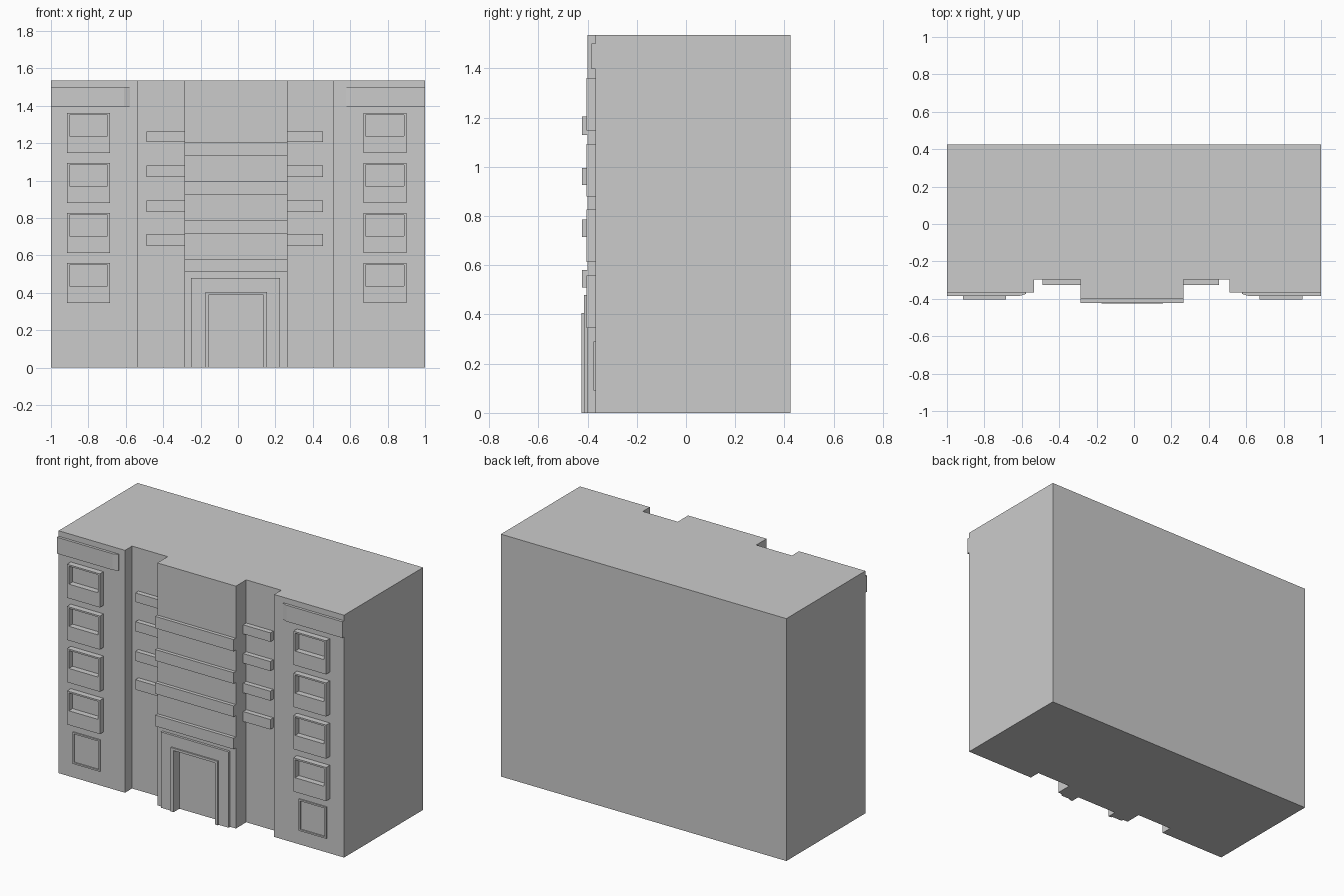
import bpy, bmesh

if "Cube" in bpy.data.objects:
    bpy.data.objects.remove(bpy.data.objects["Cube"])

H = 1.535          # building height
WALL = -0.367      # front plane of the side wings
RECESS = -0.296    # front plane of the recessed strips
CENTRE = -0.40     # front plane of the central bay

stone = bpy.data.materials.new("plain grey")
stone.diffuse_color = (0.6, 0.6, 0.6, 1)
stone.use_nodes = True
stone.node_tree.nodes["Principled BSDF"].inputs["Base Color"].default_value = stone.diffuse_color


def finish(name, bm):
    bmesh.ops.recalc_face_normals(bm, faces=bm.faces)
    me = bpy.data.meshes.new(name)
    bm.to_mesh(me)
    bm.free()
    me.materials.append(stone)
    ob = bpy.data.objects.new(name, me)
    bpy.context.collection.objects.link(ob)
    return ob


def extrude(bm, pts, vec):
    """Closed prism from a planar outline."""
    f = bm.faces.new([bm.verts.new(p) for p in pts])
    r = bmesh.ops.extrude_face_region(bm, geom=[f], use_keep_orig=True)
    vs = [v for v in r["geom"] if isinstance(v, bmesh.types.BMVert)]
    bmesh.ops.translate(bm, verts=vs, vec=vec)


def plan_prism(name, plan, z0, z1):
    bm = bmesh.new()
    extrude(bm, [(x, y, z0) for x, y in plan], (0, 0, z1 - z0))
    return finish(name, bm)


def box(name, x0, x1, y0, y1, z0, z1):
    return plan_prism(name, [(x0, y0), (x1, y0), (x1, y1), (x0, y1)], z0, z1)


def portal(name, outer, inner, y0, y1):
    """Door-shaped arch: outer and inner are (x0, x1, top)."""
    a, b, t = outer
    c, d, u = inner
    prof = [(a, 0), (a, t), (b, t), (b, 0), (d, 0), (d, u), (c, u), (c, 0)]
    bm = bmesh.new()
    extrude(bm, [(x, y0, z) for x, z in prof], (0, y1 - y0, 0))
    return finish(name, bm)


def frame(name, outer, inner, y0, y1):
    """Rectangular ring: outer and inner are (x0, x1, z0, z1)."""
    bm = bmesh.new()
    rings = []
    for y in (y0, y1):
        for a, b, c, d in (outer, inner):
            rings.append([bm.verts.new((x, y, z))
                          for x, z in ((a, c), (b, c), (b, d), (a, d))])
    fo, fi, bo, bi = rings
    for r, s in ((fo, fi), (fi, bi), (bi, bo), (bo, fo)):
        for i in range(4):
            j = (i + 1) % 4
            bm.faces.new((r[i], r[j], s[j], s[i]))
    return finish(name, bm)


# Main body: two wings, two recessed strips and the core of the central bay
plan_prism("main_body", [
    (-1, 0.424), (-1, WALL), (-0.535, WALL), (-0.535, RECESS),
    (-0.285, RECESS), (-0.285, -0.365), (0.265, -0.365), (0.265, RECESS),
    (0.51, RECESS), (0.51, WALL), (1, WALL), (1, 0.424)], 0, H)

# Central bay facing, door surround and thin door frame
DOOR = (-0.155, 0.135, 0.39)
portal("central_facing", (-0.285, 0.265, H), DOOR, CENTRE, -0.36)
portal("door_surround", (-0.25, 0.225, 0.48), DOOR, -0.415, CENTRE + 0.005)
portal("door_frame", (-0.175, 0.155, 0.405), DOOR, -0.424, -0.41)

# Bands across the central bay
for i, (z0, z1) in enumerate([(0.51, 0.58), (0.715, 0.785), (0.925, 0.995), (1.13, 1.205)]):
    box(f"central_band_{i}", -0.285, 0.265, -0.422, CENTRE + 0.01, z0, z1)

# Ledges in the recessed strips
for i, (z0, z1) in enumerate([(0.65, 0.713), (0.832, 0.892), (1.02, 1.08), (1.205, 1.262)]):
    box(f"left_ledge_{i}", -0.49, -0.28, -0.327, RECESS + 0.01, z0, z1)
    box(f"right_ledge_{i}", 0.26, 0.455, -0.327, RECESS + 0.01, z0, z1)

# Windows: deep frames with a tall solid sill, one column per wing
for side, x0, x1 in (("left", -0.915, -0.685), ("right", 0.67, 0.90)):
    for i, z0 in enumerate((0.345, 0.613, 0.88, 1.147)):
        frame(f"{side}_window_{i}", (x0, x1, z0, z0 + 0.213),
              (x0 + 0.013, x1 - 0.013, z0 + 0.09, z0 + 0.203),
              -0.404, WALL + 0.005)
    # Ground-floor window trim
    p, q = x0 + 0.017, x1 - 0.02
    frame(f"{side}_ground_window", (p, q, 0.09, 0.29),
          (p + 0.01, q - 0.01, 0.10, 0.28), -0.375, WALL + 0.005)

# Cornice strip on each wing, tapering at its inner end
for side, s in (("left", -1), ("right", 1)):
    plan_prism(f"{side}_cornice", [
        (s, WALL + 0.005), (s, -0.384), (s * 0.61, -0.384),
        (s * 0.577, -0.374), (s * 0.577, WALL + 0.005)], 1.397, 1.50)
